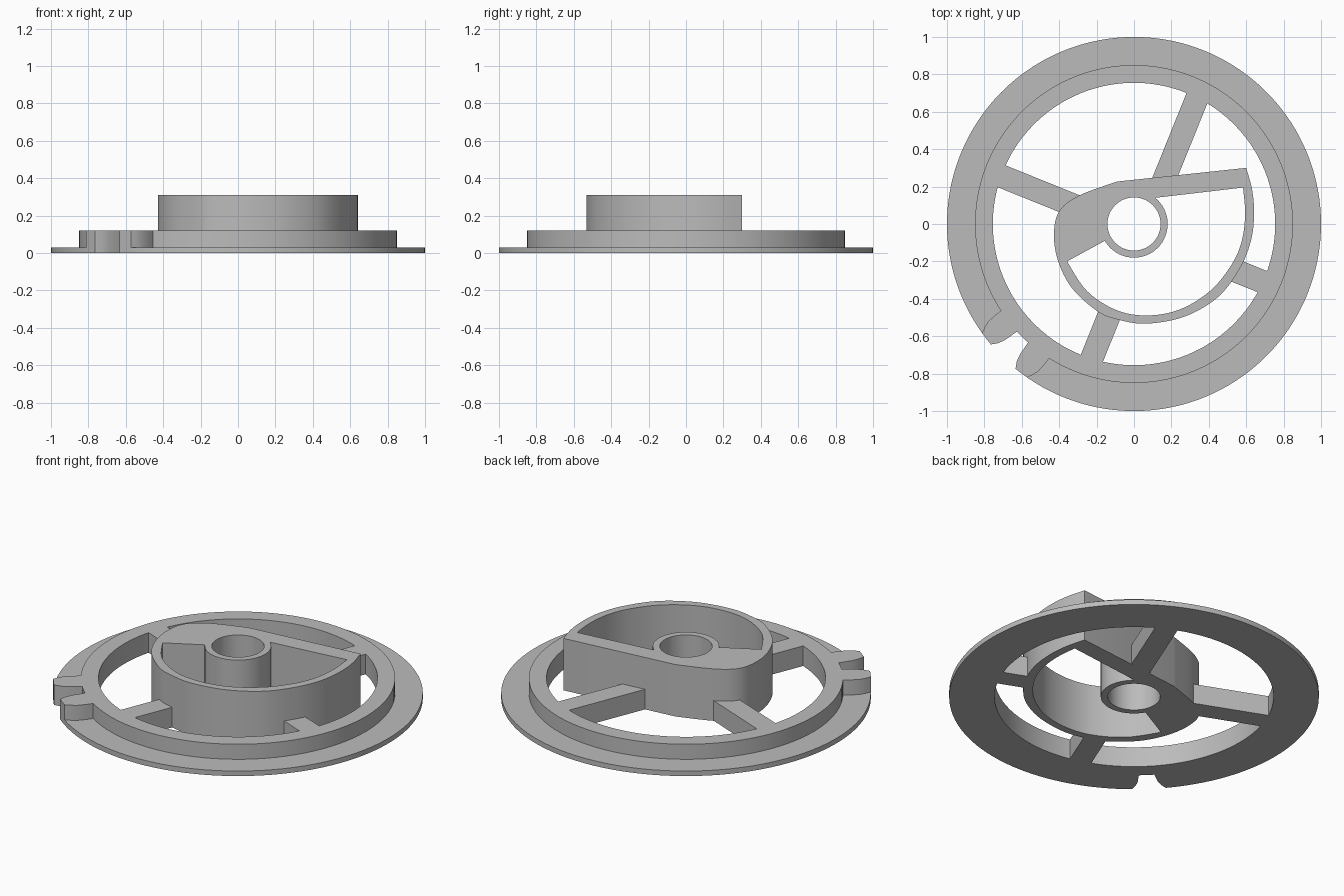
import bpy
import bmesh
from math import cos, sin, radians

cube = bpy.data.objects.get("Cube")
if cube:
    bpy.data.objects.remove(cube, do_unlink=True)

grey = bpy.data.materials.new("plain grey")
grey.use_nodes = True
colour = (0.5, 0.5, 0.5, 1)
grey.diffuse_color = colour
grey.node_tree.nodes["Principled BSDF"].inputs["Base Color"].default_value = colour


def polar(r, deg):
    return (r * cos(radians(deg)), r * sin(radians(deg)))


def arc(r, start, end, n):
    return [polar(r, start + (end - start) * i / n) for i in range(n + 1)]


def circle(r, n=96):
    return arc(r, 0, 360, n)[:-1]


def smooth_path(pts, steps=6):
    """Catmull-Rom path through the given points."""
    p = [pts[0]] + pts + [pts[-1]]
    out = []
    for a, b, c, d in zip(p, p[1:], p[2:], p[3:]):
        for s in range(steps):
            t = s / steps
            out.append(tuple(0.5 * (2 * q + (r - o) * t
                                    + (2 * o - 5 * q + 4 * r - u) * t ** 2
                                    + (3 * q - o - 3 * r + u) * t ** 3)
                             for o, q, r, u in zip(a, b, c, d)))
    return out + [pts[-1]]


def slab(name, outlines, height):
    """Extrude an outline, with any holes, from the ground up."""
    curve = bpy.data.curves.new(name, 'CURVE')
    curve.dimensions = '2D'
    curve.fill_mode = 'BOTH'
    curve.extrude = height / 2
    for pts in outlines:
        spline = curve.splines.new('POLY')
        spline.points.add(len(pts) - 1)
        for point, (x, y) in zip(spline.points, pts):
            point.co = (x, y, 0, 1)
        spline.use_cyclic_u = True
    temp = bpy.data.objects.new(name, curve)
    bpy.context.collection.objects.link(temp)
    graph = bpy.context.evaluated_depsgraph_get()
    mesh = bpy.data.meshes.new_from_object(temp.evaluated_get(graph))
    bpy.data.objects.remove(temp, do_unlink=True)

    bm = bmesh.new()
    bm.from_mesh(mesh)
    bmesh.ops.remove_doubles(bm, verts=bm.verts, dist=0.0002)
    bmesh.ops.translate(bm, verts=bm.verts, vec=(0, 0, height / 2))
    bmesh.ops.recalc_face_normals(bm, faces=bm.faces)
    bm.to_mesh(mesh)
    bm.free()
    mesh.materials.clear()
    mesh.materials.append(grey)
    obj = bpy.data.objects.new(name, mesh)
    bpy.context.collection.objects.link(obj)
    bpy.ops.object.select_all(action='DESELECT')
    obj.select_set(True)
    bpy.context.view_layer.objects.active = obj
    bpy.ops.object.shade_smooth_by_angle(angle=radians(30))
    return obj


# Notch edges, as radius and angle away from the notch centre line
NOTCH = 225.4
RIM_TOP = 0.12
notch_edge = [(1, 5.3), (0.965, 4.1), (0.925, 3.4), (0.885, 3.1), (0.85, 2.8)]
tab_edge = [(0.83, 12.3), (0.85, 12.3), (0.89, 12.1), (0.94, 11.6), (0.975, 10.6), (1, 9.7)]


def around_notch(pts, side):
    return [polar(r, NOTCH + side * a) for r, a in pts]


# Thin flange with the notch in its edge
flange = arc(1, NOTCH + 5.3, NOTCH + 354.7, 140)
flange += around_notch(notch_edge[1:], -1)
flange += around_notch(notch_edge[:0:-1], 1)
slab("flange", [flange, circle(0.84)], 0.03)

# Raised rim
slab("rim", [circle(0.85), circle(0.755)], RIM_TOP)

# Raised tabs on both sides of the notch
for name, side in (("right_notch_tab", -1), ("left_notch_tab", 1)):
    outline = tab_edge + [(1, 8), (1, 6.6)] + notch_edge + [(0.83, 2.8)]
    slab(name, [around_notch(outline, side)], RIM_TOP)

# Four spokes on a slightly off-centre cross
for name, angle, start, end in (("back_spoke", 68, 0.29, 0.80),
                                ("right_spoke", 158, 0.37, 0.83),
                                ("front_spoke", 248, 0.46, 0.74),
                                ("left_spoke", 338, 0.525, 0.71)):
    dx, dy = polar(1, angle)
    corners = [(0.045 + dx * d - dy * w, -0.049 + dy * d + dx * w)
               for d, w in ((start, -0.062), (end, -0.062), (end, 0.062), (start, 0.062))]
    slab(name, [corners], RIM_TOP)

# Spiral cam housing with hub, web and bore
outer = smooth_path([(0.60, 0.30), (0.632, 0.18), (0.642, 0.05), (0.625, -0.09),
                     (0.567, -0.235), (0.45, -0.39), (0.27, -0.495), (0.064, -0.533),
                     (-0.09, -0.51), (-0.195, -0.467), (-0.33, -0.345), (-0.405, -0.2),
                     (-0.428, -0.056), (-0.40, 0.068), (-0.294, 0.152), (-0.09, 0.227)])
cavity = smooth_path([(0.583, 0.195), (0.594, 0.05), (0.575, -0.095), (0.52, -0.22),
                      (0.41, -0.355), (0.25, -0.455), (0.075, -0.489), (-0.09, -0.462),
                      (-0.25, -0.36), (-0.358, -0.2)])
cavity += arc(0.18, 210, 411, 48)
slab("cam_housing", [outer, cavity, circle(0.142, 64)], 0.31)
